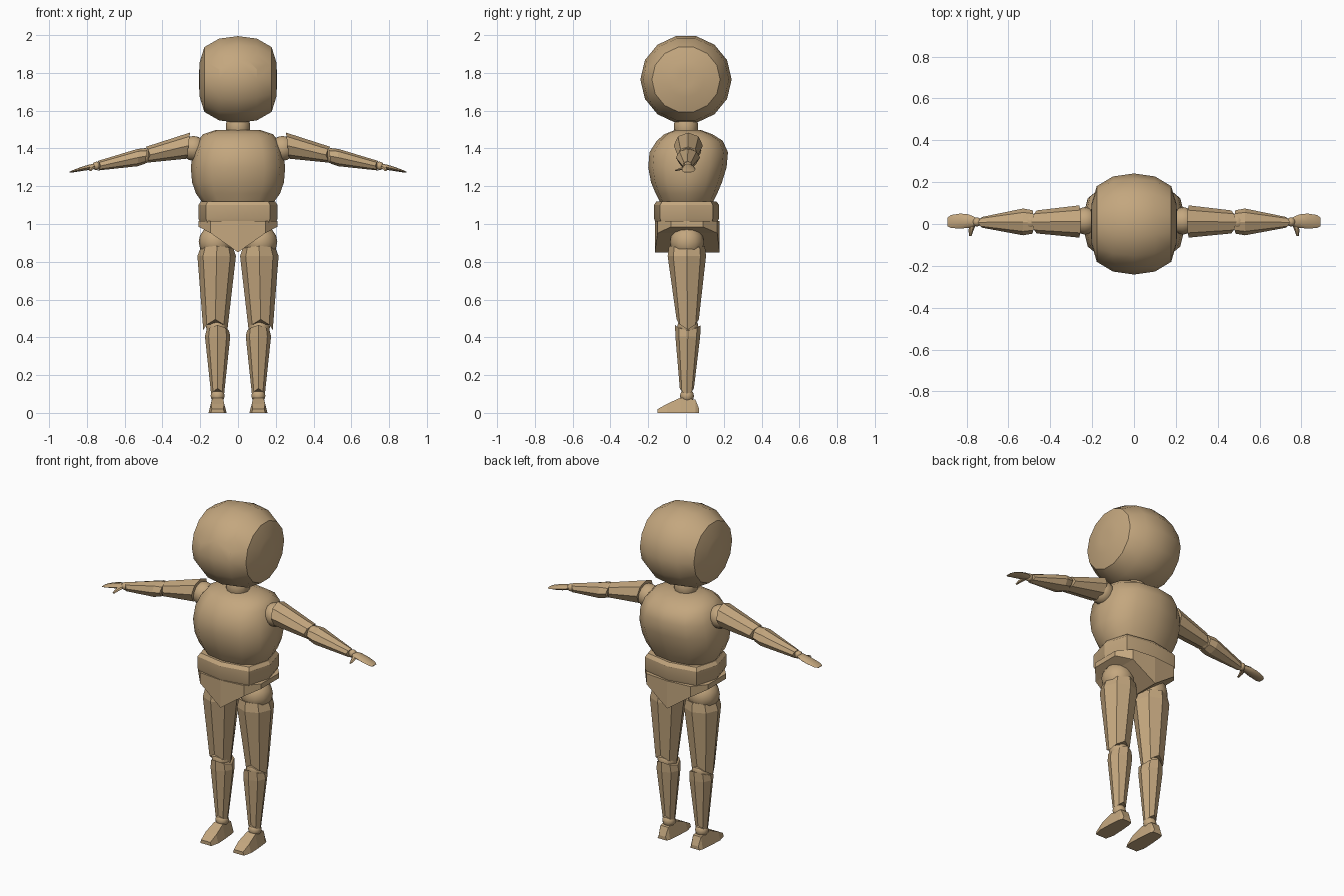
import bpy
import bmesh
from math import sin, cos, pi, radians
from mathutils import Vector, Matrix

cube = bpy.data.objects.get("Cube")
if cube:
    bpy.data.objects.remove(cube, do_unlink=True)

wood = bpy.data.materials.new("tan wood")
wood.use_nodes = True
TAN = (0.55, 0.385, 0.21, 1)
wood.diffuse_color = TAN
wood.node_tree.nodes["Principled BSDF"].inputs["Base Color"].default_value = TAN


def finish(name, bm, smooth=None, mirror=False):
    bmesh.ops.recalc_face_normals(bm, faces=bm.faces)
    me = bpy.data.meshes.new(name)
    bm.to_mesh(me)
    bm.free()
    me.materials.append(wood)
    ob = bpy.data.objects.new(name, me)
    bpy.context.collection.objects.link(ob)
    if smooth:
        shade(ob, smooth)
    if mirror:
        ob.modifiers.new("Mirror", "MIRROR").use_mirror_merge = False
    return ob


def activate(ob):
    bpy.ops.object.select_all(action="DESELECT")
    ob.select_set(True)
    bpy.context.view_layer.objects.active = ob


def shade(ob, degrees):
    activate(ob)
    bpy.ops.object.shade_smooth_by_angle(angle=radians(degrees))


def loft(name, rings, **kw):
    """Skin a row of equal rings and cap both ends."""
    bm = bmesh.new()
    rows = [[bm.verts.new(p) for p in r] for r in rings]
    n = len(rows[0])
    for a, b in zip(rows, rows[1:]):
        for i in range(n):
            j = (i + 1) % n
            bm.faces.new((a[i], a[j], b[j], b[i]))
    bm.faces.new(rows[0])
    bm.faces.new(rows[-1])
    return finish(name, bm, **kw)


def power(v, e):
    return abs(v) ** e * (1 if v > 0 else -1)


def flat_ring(z, rx, front, back, n=8, e=1.0, cx=0, notch=0, turn=0):
    """Horizontal ring; notch lifts its front and back corners."""
    pts = []
    for i in range(n):
        a = 2 * pi * (i + turn) / n
        c, s = power(cos(a), e), power(sin(a), e)
        pts.append((cx + rx * c, (front + back) / 2 + (back - front) / 2 * s, z + notch * s * s))
    return pts


def arm_ring(x, z, ry, rz, y=0, n=8, notch=0, lean=0):
    """Upright ring across the arm; notch pulls its front and back corners in."""
    pts = []
    for i in range(n):
        c, s = cos(2 * pi * i / n), sin(2 * pi * i / n)
        pts.append((x - notch * c * c - lean * s, y + ry * c, z + rz * s))
    return pts


def box_ring_x(x, front, back, low, high):
    return [(x, front, low), (x, back, low), (x, back, high), (x, front, high)]


def ball(name, centre, radius, mirror=True, scale=(1, 1, 1)):
    bm = bmesh.new()
    bmesh.ops.create_uvsphere(bm, u_segments=12, v_segments=8, radius=radius)
    bmesh.ops.transform(bm, verts=bm.verts,
                        matrix=Matrix.Translation(centre) @ Matrix.Diagonal((*scale, 1)))
    return finish(name, bm, smooth=60, mirror=mirror)


# Head: rounded drum lying across x, with two shallow sockets
HEAD_Z = 1.765
profile = [(0.206, 0.04), (0.203, 0.095), (0.178, 0.178), (0.1, 0.224)]
stations = [(-x, r) for x, r in profile] + [(0, 0.238)] + profile[::-1]
head = loft("head", [arm_ring(x, HEAD_Z, r * 1.015, r * 0.99, n=14) for x, r in stations])
normal = Vector((0.36, -0.84, 0.42)).normalized()
bm = bmesh.new()
bmesh.ops.create_cone(bm, cap_ends=True, segments=8, radius1=0.072, radius2=0.072, depth=0.1)
bmesh.ops.transform(bm, verts=bm.verts, matrix=(
    Matrix.Translation(Vector((0.105, -0.203, 1.868)) + normal * 0.037)
    @ normal.to_track_quat("Z", "Y").to_matrix().to_4x4()
    @ Matrix.Diagonal((1, 0.7, 1, 1))))
cutter = finish("eye_socket_cutter", bm, mirror=True)
cutter.hide_render = True
cut = head.modifiers.new("Sockets", "BOOLEAN")
cut.object = cutter
cut.operation = "DIFFERENCE"
activate(head)
bpy.ops.object.modifier_apply(modifier=cut.name)
bpy.data.objects.remove(cutter, do_unlink=True)
shade(head, 42)

# Neck
loft("neck", [flat_ring(z, r, -r, r, n=12) for z, r in
              ((1.47, 0.055), (1.5, 0.064), (1.53, 0.064), (1.56, 0.055))], smooth=50)

# Chest: height, half width, front, back
chest = [(1.11, 0.185, -0.135, 0.14), (1.16, 0.222, -0.16, 0.165), (1.22, 0.243, -0.185, 0.19),
         (1.3, 0.25, -0.2, 0.215), (1.38, 0.238, -0.193, 0.222), (1.44, 0.215, -0.155, 0.195),
         (1.475, 0.185, -0.115, 0.14), (1.497, 0.12, -0.06, 0.08)]
loft("chest", [flat_ring(*c, n=12, e=0.85) for c in chest], smooth=50)

# Waist: octagonal band
waist = [(0.995, 0.195), (1.03, 0.21), (1.1, 0.21), (1.12, 0.196)]
loft("waist", [flat_ring(z, r, 0.04 - r, r - 0.035, n=8, e=0.6) for z, r in waist], smooth=25)

# Pelvis: wedge that narrows to the crotch
half = [(0.208, -0.08, 0.09, 0.985), (0.145, -0.15, 0.165, 0.952), (0, -0.165, 0.178, 0.85)]
rows = [(-x, f, b, z) for x, f, b, z in half] + half[-2::-1]
loft("pelvis", [box_ring_x(*r, 1.015) for r in rows])

# Legs
ball("hip_balls", (0.118, 0.005, 0.905), 0.09)
loft("thighs", [flat_ring(0.87, 0.088, -0.09, 0.1, cx=0.112, notch=0.015),
                flat_ring(0.83, 0.102, -0.097, 0.106, cx=0.113),
                flat_ring(0.44, 0.064, -0.05, 0.068, cx=0.12, notch=0.055)], mirror=True)
ball("knee_balls", (0.113, 0.01, 0.455), 0.056)
loft("shins", [flat_ring(0.435, 0.06, -0.058, 0.078, cx=0.108, notch=0.03),
               flat_ring(0.405, 0.067, -0.056, 0.075, cx=0.108),
               flat_ring(0.095, 0.034, -0.033, 0.042, cx=0.108, notch=0.035)], mirror=True)
ball("ankle_balls", (0.108, 0.005, 0.09), 0.037)

# Feet: distance along y, half width below, half width above, height
feet = [(-0.15, 0.036, 0.03, 0.02), (-0.1, 0.048, 0.035, 0.048), (-0.03, 0.045, 0.028, 0.08),
        (0.05, 0.038, 0.026, 0.07), (0.07, 0.03, 0.022, 0.02)]
loft("feet", [[(0.108 - w, y, 0), (0.108 + w, y, 0), (0.108 + t, y, h), (0.108 - t, y, h)]
              for y, w, t, h in feet], mirror=True)

# Arms
ball("shoulder_balls", (0.235, 0.015, 1.4), 0.066)
loft("upper_arms", [arm_ring(0.262, 1.415, 0.077, 0.069, y=0.012, lean=0.008),
                    arm_ring(0.49, 1.366, 0.055, 0.042, y=0.01, notch=0.025)], mirror=True)
ball("elbow_balls", (0.492, 0.01, 1.362), 0.04)
loft("forearms", [arm_ring(0.485, 1.36, 0.056, 0.04, y=0.01, lean=0.005),
                  arm_ring(0.53, 1.352, 0.064, 0.046, y=0.01),
                  arm_ring(0.745, 1.308, 0.026, 0.025, y=0.008, notch=0.02)], mirror=True)
ball("wrist_balls", (0.75, 0.01, 1.308), 0.022)

# Hands: thin blades with a small thumb pointing forward
hands = [(0.75, 1.308, 0.018, 0.014, 0.01), (0.79, 1.3, 0.032, 0.014, 0.014),
         (0.83, 1.291, 0.036, 0.011, 0.014), (0.875, 1.279, 0.031, 0.006, 0.012),
         (0.892, 1.274, 0.02, 0.002, 0.01)]
loft("hands", [arm_ring(x, z, ry, rz, y) for x, z, ry, rz, y in hands], smooth=40, mirror=True)
thumb = [(0.0, 0.77, 0.016, 1.3), (-0.03, 0.779, 0.012, 1.291), (-0.057, 0.782, 0.006, 1.283)]
loft("thumbs", [[(x + r * cos(a * pi / 3), y, z + 0.6 * r * sin(a * pi / 3)) for a in range(6)]
                for y, x, r, z in thumb], mirror=True)
